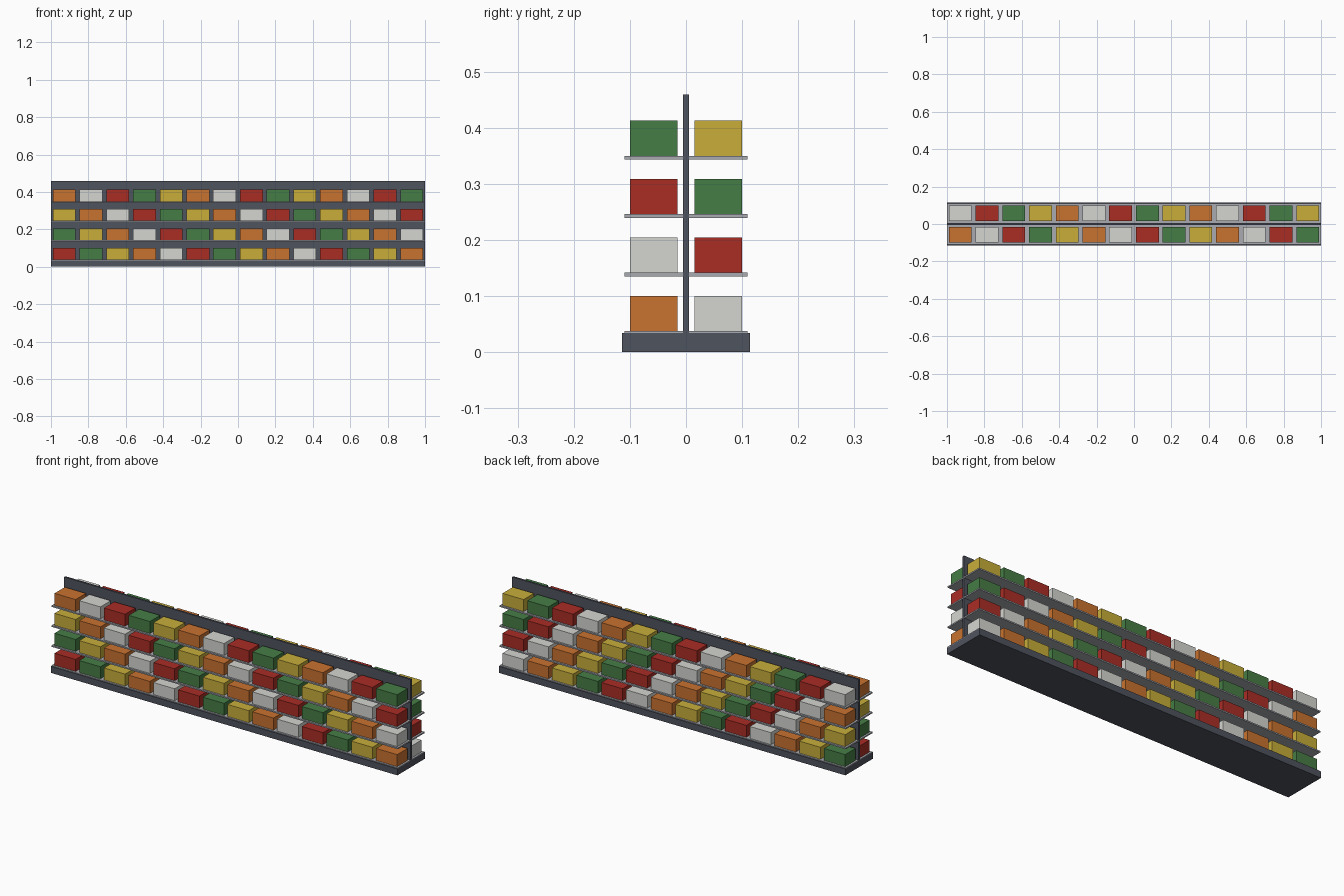
import bpy

cube = bpy.data.objects.get("Cube")
if cube:
    bpy.data.objects.remove(cube, do_unlink=True)


def material(name, rgb):
    """Flat material from 0-255 display values, stored as linear."""
    def linear(c):
        c /= 255
        return c / 12.92 if c <= 0.04045 else ((c + 0.055) / 1.055) ** 2.4
    colour = (*[linear(c) for c in rgb], 1)
    mat = bpy.data.materials.new(name)
    mat.use_nodes = True
    mat.diffuse_color = colour
    bsdf = mat.node_tree.nodes["Principled BSDF"]
    bsdf.inputs["Base Color"].default_value = colour
    bsdf.inputs["Roughness"].default_value = 0.8
    return mat


def box(name, x, y, z, mat):
    """Box spanning the (low, high) ranges x, y and z."""
    spans = (x, y, z)
    bpy.ops.mesh.primitive_cube_add(size=1, location=[(a + b) / 2 for a, b in spans])
    obj = bpy.context.object
    obj.name = name
    obj.scale = [abs(b - a) for a, b in spans]
    bpy.ops.object.transform_apply(location=False, rotation=False, scale=True)
    obj.data.materials.append(mat)
    return obj


dark = material("dark_slate", (79, 83, 94))
metal = material("shelf_grey", (169, 171, 177))
goods = [
    material("box_red", (170, 45, 37)),
    material("box_green", (70, 125, 69)),
    material("box_yellow", (200, 174, 58)),
    material("box_orange", (201, 114, 47)),
    material("box_white", (213, 213, 209)),
]

LEVELS, COLUMNS = 4, 14
PITCH = 2 / COLUMNS
BOX_WIDTH = 0.122

# Plinth and central back panel
box("base", (-1, 1), (-0.114, 0.114), (0, 0.034), dark)
box("back_panel", (-1, 1), (-0.005, 0.005), (0.034, 0.459), dark)

# Shelves and stock on both sides, colours stepping by one per column and level
for side, sign, shift in (("front", -1, 0), ("back", 1, 1)):
    for level in range(LEVELS):
        top = 0.0375 + 0.1042 * level
        box(f"{side}_shelf_{level + 1}", (-1, 1), (sign * 0.005, sign * 0.11),
            (top - 0.007, top), metal)
        for col in range(COLUMNS):
            x = -1 + (col + 0.5) * PITCH
            box(f"{side}_box_{level + 1}_{col + 1}",
                (x - BOX_WIDTH / 2, x + BOX_WIDTH / 2),
                (sign * 0.015, sign * 0.1), (top, top + 0.0625),
                goods[(col + level + shift) % len(goods)])
